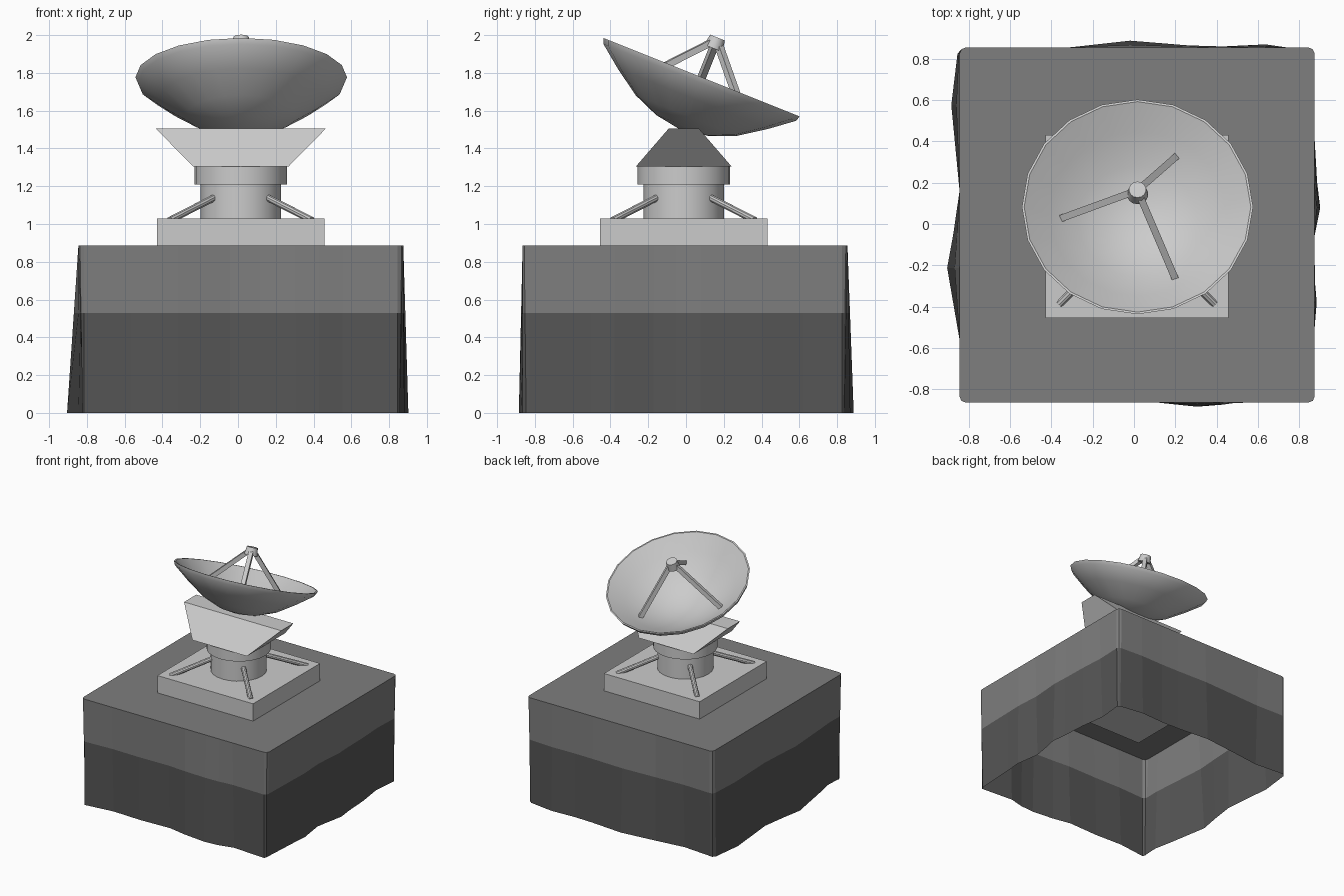
import bpy, bmesh, math
from mathutils import Vector, Matrix

if "Cube" in bpy.data.objects:
    bpy.data.objects.remove(bpy.data.objects["Cube"])

CX, CY = 0.015, -0.012


def finish(bm, name, smooth=False, mat=None, recalc=True):
    if recalc:
        bmesh.ops.recalc_face_normals(bm, faces=bm.faces)
    me = bpy.data.meshes.new(name)
    bm.to_mesh(me)
    bm.free()
    ob = bpy.data.objects.new(name, me)
    bpy.context.collection.objects.link(ob)
    if mat:
        me.materials.append(mat)
    if smooth:
        bpy.ops.object.select_all(action='DESELECT')
        ob.select_set(True)
        bpy.context.view_layer.objects.active = ob
        bpy.ops.object.shade_smooth_by_angle(angle=math.radians(35))
    return ob


def material(name, g):
    m = bpy.data.materials.new(name)
    m.diffuse_color = (g, g, g, 1)
    m.use_nodes = True
    m.node_tree.nodes["Principled BSDF"].inputs["Base Color"].default_value = m.diffuse_color
    return m


def loft(bm, loops, closed=True):
    """Join equally long vertex loops with quads."""
    rings = [[bm.verts.new(p) for p in loop] for loop in loops]
    n = len(rings[0])
    for a, b in zip(rings, rings[1:]):
        for i in range(n):
            j = (i + 1) % n
            bm.faces.new((a[i], a[j], b[j], b[i]))
    return rings


def rect(hx, hy, z):
    return [(CX + sx * hx, CY + sy * hy, z) for sx, sy in ((-1, -1), (1, -1), (1, 1), (-1, 1))]


def frustum(name, lower, upper):
    bm = bmesh.new()
    a, b = loft(bm, [lower, upper])
    bm.faces.new(a[::-1])
    bm.faces.new(b)
    return finish(bm, name)


def bar(name, p, q, r1, r2, sides, twist=0.0):
    """Cylinder, cone or square bar between two points."""
    p, q = Vector(p), Vector(q)
    d = q - p
    bm = bmesh.new()
    bmesh.ops.create_cone(bm, cap_ends=True, segments=sides, radius1=r1, radius2=r2, depth=d.length)
    m = Matrix.Translation((p + q) / 2) @ d.to_track_quat('Z', 'Y').to_matrix().to_4x4()
    bmesh.ops.transform(bm, matrix=m @ Matrix.Rotation(twist, 4, 'Z'), verts=bm.verts)
    return finish(bm, name, smooth=sides > 6)


# Ground block: (position along side, outward shift at the bottom) for each wall
H, R = 0.86, 0.03
WALLS = [
    [(-1, 0), (-.7, -.03), (-.4, -.02), (-.07, -.03), (.12, 0), (.35, .02), (.5, .01), (.65, -.02), (1, 0)],
    [(-1, -.02), (-.6, 0), (-.45, .01), (-.2, -.02), (-.06, 0), (.1, .027), (.25, .012), (.5, 0), (.75, -.03), (1, -.01)],
    [(-1, -.015), (-.75, .015), (-.5, .005), (-.3, .01), (.04, .033), (.4, 0), (.7, -.03), (1, -.01)],
    [(-1, .01), (-.7, .04), (-.2, 0), (.05, .03), (.25, .06), (.67, 0), (.85, -.03), (1, -.025)],
]


def outline(z, amount):
    pts = []
    for k, wall in enumerate(WALLS):
        rot = Matrix.Rotation(k * math.pi / 2, 3, 'Z')
        for t, off in wall:
            pts.append(rot @ Vector((t * (H - R), -(H + off * amount), 0)))
        # rounded corner point
        c = H - R * 0.29 + amount * (wall[-1][1] + WALLS[(k + 1) % 4][0][1]) / 2
        pts.append(rot @ Vector((c, -c, 0)))
    return [(p.x + CX, p.y - 0.005, z) for p in pts]


bm = bmesh.new()
rings = loft(bm, [outline(0.53, 0.4), outline(0.885, 0)])
bm.faces.new(rings[1])
finish(bm, "ground_upper_layer", mat=material("rock_grey", 0.21), recalc=False)
bm = bmesh.new()
loft(bm, [outline(0, 1), outline(0.53, 0.4)])
finish(bm, "ground_lower_layer", mat=material("dark_rock_grey", 0.094), recalc=False)

# Pedestal
frustum("base_plate", rect(.443, .443, .71), rect(.443, .443, 1.03))
bar("column", (CX, CY, 1.02), (CX, CY, 1.21), .213, .213, 24)
bar("column_collar", (CX, CY, 1.21), (CX, CY, 1.305), .245, .245, 24)
frustum("saddle", rect(.253, .253, 1.305), rect(.45, .08, 1.505))
for sx in (-1, 1):
    for sy in (-1, 1):
        bar("column_brace", (CX + sx * .375, CY + sy * .375, 1.02),
            (CX + sx * .13, CY + sy * .13, 1.145), .019, .019, 10)

# Dish: lathed profile tilted towards the back
DISH = Matrix.Translation((0.017, 0.083, 1.777)) @ Matrix.Rotation(math.radians(-21.8), 4, 'X')
PROFILE = [(.15, -.275), (.29, -.218), (.43, -.122), (.548, -.03), (.56, 0),
           (.549, 0), (.43, -.092), (.29, -.188), (.15, -.245)]
bm = bmesh.new()
N = 20
rings = loft(bm, [[(r * math.cos(2 * math.pi * i / N), r * math.sin(2 * math.pi * i / N), z)
                   for i in range(N)] for r, z in PROFILE])
for ring, z in ((rings[0], -.3), (rings[-1], -.268)):
    c = bm.verts.new((0, 0, z))
    for i in range(N):
        bm.faces.new((c, ring[i], ring[(i + 1) % N]))
bmesh.ops.transform(bm, matrix=DISH, verts=bm.verts)
finish(bm, "dish", smooth=True)

# Feed on three square legs
for deg in (60, 180, 300):
    a = math.radians(deg)
    c, s = math.cos(a), math.sin(a)
    bar("feed_leg", DISH @ Vector((.37 * c, .37 * s, -.15)),
        DISH @ Vector((.02 * c, .02 * s, .195)), .024, .024, 4, math.pi / 4)
bar("feed_head", DISH @ Vector((0, 0, .165)), DISH @ Vector((0, 0, .226)), .052, .042, 14)
